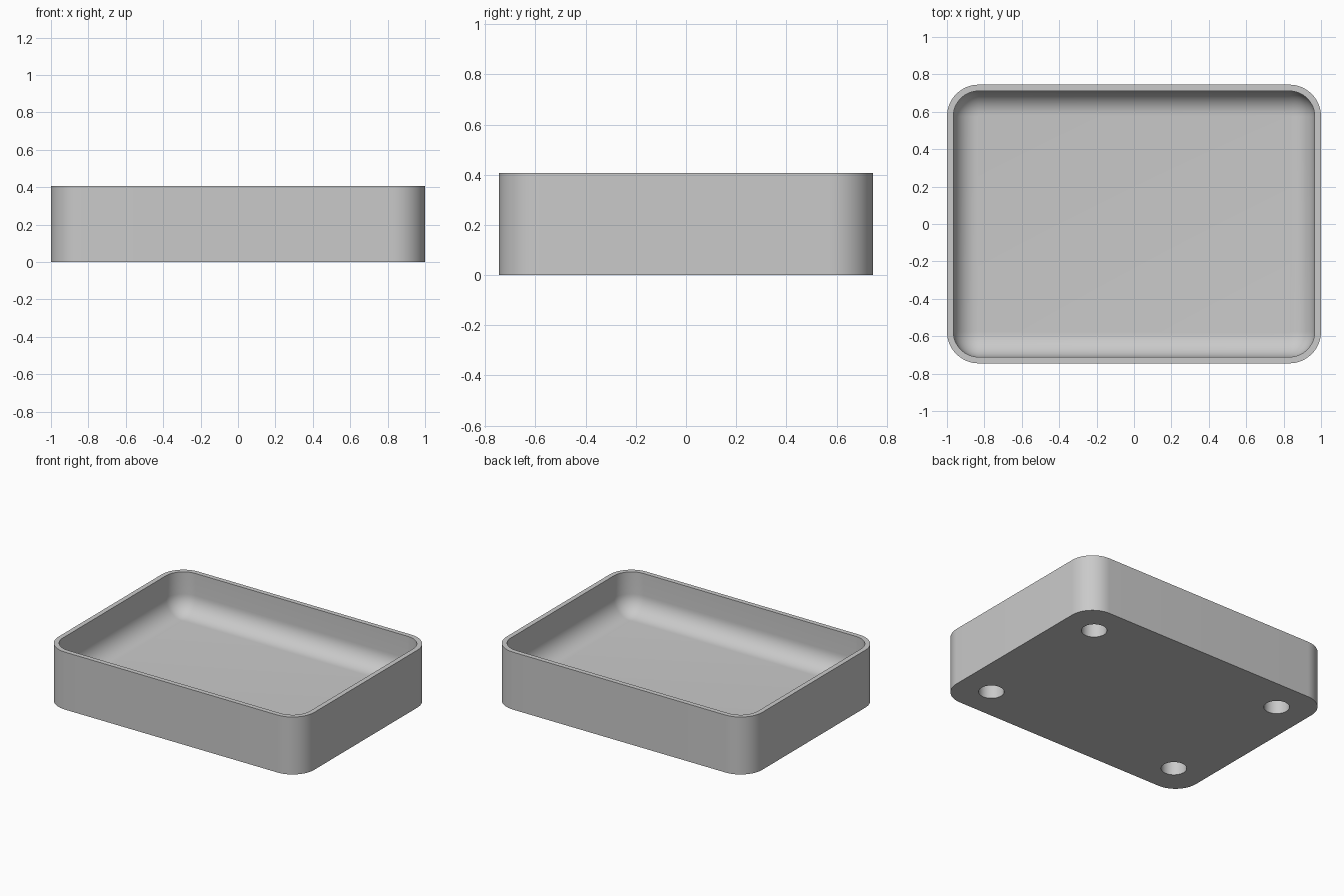
import bpy
import bmesh
from math import sin, cos, pi, radians
from mathutils import Matrix

cube = bpy.data.objects.get("Cube")
if cube:
    bpy.data.objects.remove(cube, do_unlink=True)

HALF_X, HALF_Y, HEIGHT = 1.0, 0.745, 0.406
CORNER, WALL = 0.17, 0.034
FLOOR, FILLET = 0.12, 0.13
HOLE_X, HOLE_Y, HOLE_R, HOLE_DEPTH = 0.763, 0.512, 0.082, 0.1
CORNER_STEPS, FILLET_STEPS = 16, 12

grey = bpy.data.materials.new("light grey")
grey.use_nodes = True
grey.diffuse_color = (0.59, 0.59, 0.59, 1)
grey.node_tree.nodes["Principled BSDF"].inputs["Base Color"].default_value = grey.diffuse_color


def make_object(name, bm):
    bmesh.ops.recalc_face_normals(bm, faces=bm.faces)
    mesh = bpy.data.meshes.new(name)
    bm.to_mesh(mesh)
    bm.free()
    mesh.materials.append(grey)
    obj = bpy.data.objects.new(name, mesh)
    bpy.context.collection.objects.link(obj)
    return obj


def rounded_ring(bm, inset, z):
    """Rounded rectangle loop, moved inwards by inset."""
    ring = []
    for quarter, (sx, sy) in enumerate([(1, 1), (-1, 1), (-1, -1), (1, -1)]):
        for i in range(CORNER_STEPS + 1):
            a = (quarter + i / CORNER_STEPS) * pi / 2
            r = CORNER - inset
            ring.append(bm.verts.new((sx * (HALF_X - CORNER) + r * cos(a),
                                      sy * (HALF_Y - CORNER) + r * sin(a), z)))
    return ring


# Tray shell: outer wall, rim, inner wall, then the rounded cove to the floor
profile = [(0, 0), (0, HEIGHT), (WALL, HEIGHT)]
for i in range(FILLET_STEPS + 1):
    a = i / FILLET_STEPS * pi / 2
    profile.append((WALL + FILLET * (1 - cos(a)), FLOOR + FILLET * (1 - sin(a))))

bm = bmesh.new()
rings = [rounded_ring(bm, inset, z) for inset, z in profile]
for low, high in zip(rings, rings[1:]):
    for i in range(len(low)):
        j = (i + 1) % len(low)
        bm.faces.new((low[i], low[j], high[j], high[i]))
bm.faces.new(rings[0])
bm.faces.new(rings[-1])
tray = make_object("tray", bm)

# Four blind round holes in the underside
bm = bmesh.new()
for sx in (-1, 1):
    for sy in (-1, 1):
        bmesh.ops.create_cone(bm, cap_ends=True, segments=48,
                              radius1=HOLE_R, radius2=HOLE_R, depth=2 * HOLE_DEPTH,
                              matrix=Matrix.Translation((sx * HOLE_X, sy * HOLE_Y, 0)))
cutter = make_object("hole_cutter", bm)
cutter.hide_render = True

cut = tray.modifiers.new("underside holes", 'BOOLEAN')
cut.operation = 'DIFFERENCE'
cut.solver = 'EXACT'
cut.object = cutter

bpy.ops.object.select_all(action='DESELECT')
tray.select_set(True)
bpy.context.view_layer.objects.active = tray
bpy.ops.object.modifier_apply(modifier=cut.name)
bpy.data.objects.remove(cutter, do_unlink=True)
bpy.ops.object.shade_smooth_by_angle(angle=radians(30))
